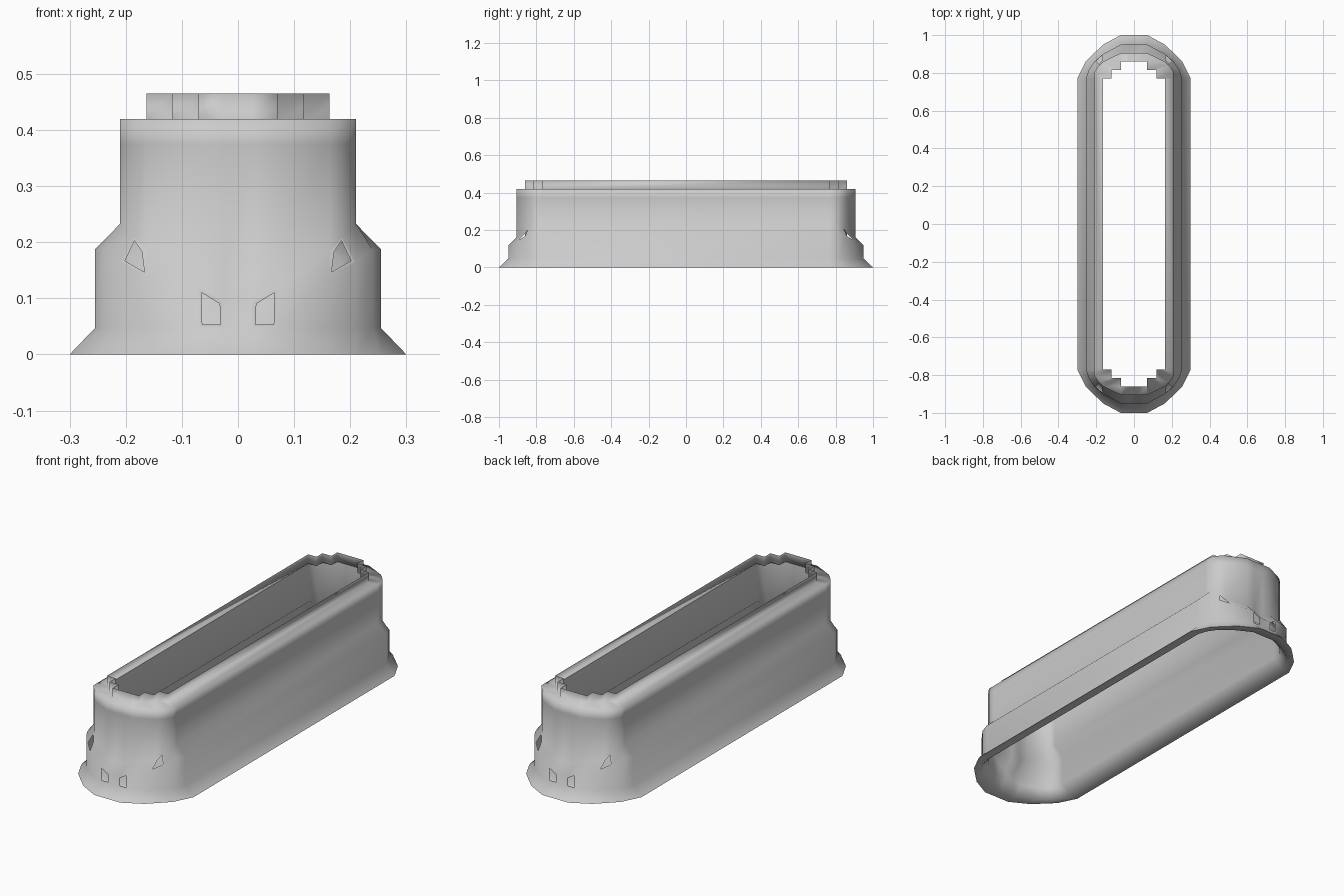
import bpy, bmesh

if "Cube" in bpy.data.objects:
    bpy.data.objects.remove(bpy.data.objects["Cube"])

# Quarter outlines (x, y), from the long side round to the end
FOOT = [(.30, .77), (.255, .86), (.21, .905), (.163, .95), (.07, 1.0), (.025, 1.0)]
SKIRT = [(.255, .77), (.24, .815), (.21, .86), (.163, .90), (.07, .95), (.025, .95)]
WALL = [(.21, .77), (.21, .805), (.185, .84), (.163, .86), (.07, .905), (.025, .905)]
INNER = [(.163, .77), (.155, .79), (.135, .815), (.118, .83), (.07, .86), (.025, .86)]
RIM = [(.163, .77), (.118, .77), (.118, .815), (.07, .815), (.07, .86), (.025, .86)]

# Rings: outline, height on the sides, height on the ends.
# Outside from the foot up to the standing rim, then inside from the foot up
OUTSIDE = [(FOOT, 0, 0), (SKIRT, .047, .047), (SKIRT, .187, .095), (WALL, .233, .14),
           (WALL, .375, .375), (WALL, .42, .42), (RIM, .42, .42), (RIM, .465, .465)]
INSIDE = [(FOOT, 0, 0), (SKIRT, .002, .002), (WALL, .047, .047), (WALL, .187, .095),
          (INNER, .233, .14), (INNER, .42, .42)]


def full_ring(outline, z_side, z_end):
    n = len(outline) - 1
    q = [(x, y, z_side + (z_end - z_side) * max(0, i - 1) / (n - 1))
         for i, (x, y) in enumerate(outline)]
    back = q + [(-x, y, z) for x, y, z in reversed(q)]
    return back + [(-x, -y, z) for x, y, z in back]


def build(name, rings, hole_ids=()):
    bm = bmesh.new()
    loops = [[bm.verts.new(p) for p in full_ring(*r)] for r in rings]
    count = len(loops[0])
    grid = [[bm.faces.new((a[i], a[(i + 1) % count], b[(i + 1) % count], b[i]))
             for i in range(count)] for a, b in zip(loops, loops[1:])]
    bm.normal_update()
    holes = [grid[r][i] for r, i in hole_ids]
    if holes:
        bmesh.ops.inset_individual(bm, faces=holes, thickness=.009)
        bmesh.ops.delete(bm, geom=holes, context='FACES')
    mesh = bpy.data.meshes.new(name)
    bm.to_mesh(mesh)
    bm.free()
    for p in mesh.polygons:
        p.use_smooth = True
    bpy.context.collection.objects.link(bpy.data.objects.new(name, mesh))


# Small openings low down in the rounded ends of the outer skin
openings = [(1, i + s) for s in (0, 12) for i in (4, 6)]
openings += [(2, i + s) for s in (0, 12) for i in (2, 8)]
build("outer_sleeve", OUTSIDE, openings)
build("inner_lining", INSIDE)
